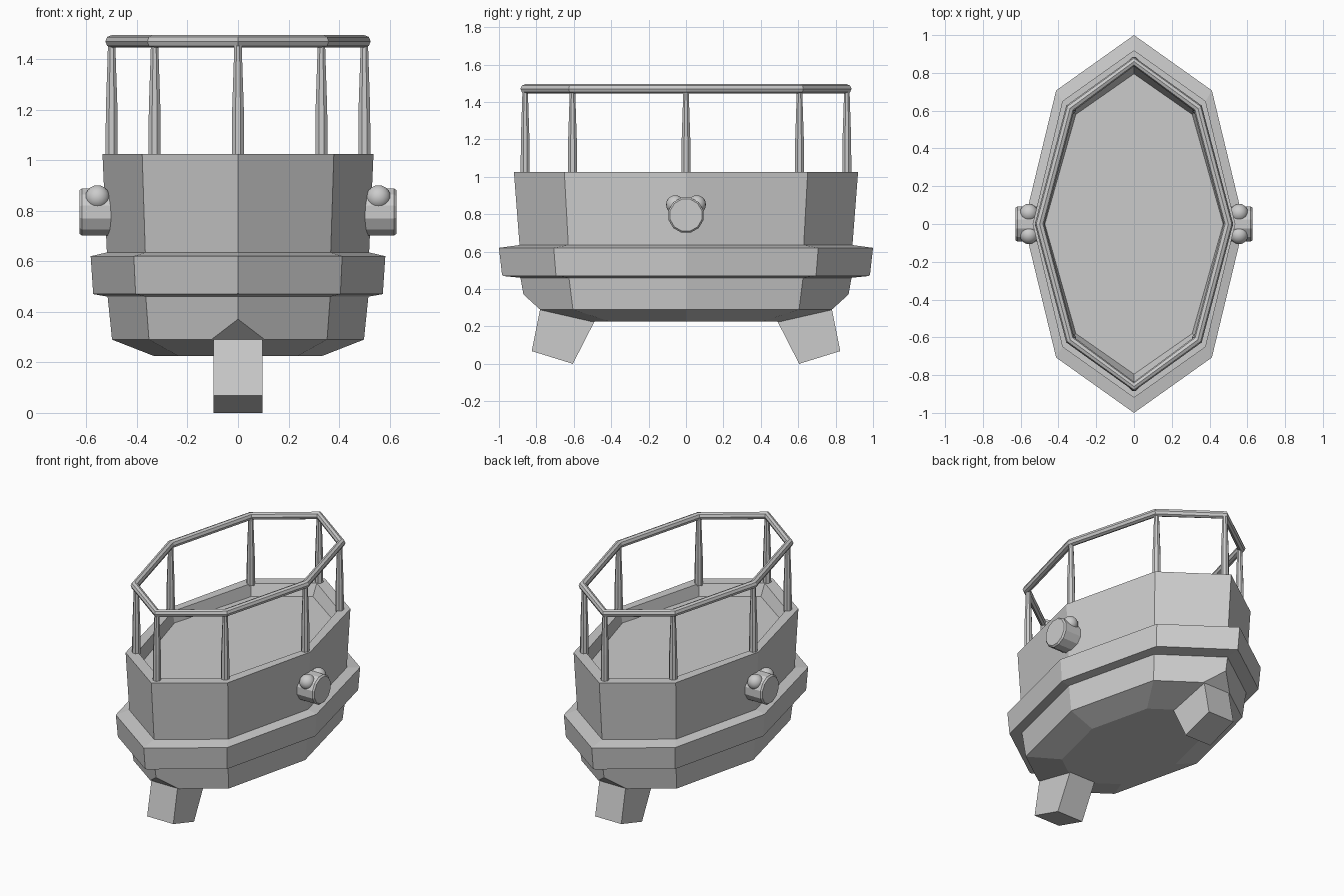
import bpy, bmesh, math
from mathutils import Matrix, Vector

if "Cube" in bpy.data.objects:
    bpy.data.objects.remove(bpy.data.objects["Cube"])


def finish(bm, name):
    bmesh.ops.recalc_face_normals(bm, faces=bm.faces)
    me = bpy.data.meshes.new(name)
    bm.to_mesh(me)
    bm.free()
    ob = bpy.data.objects.new(name, me)
    bpy.context.collection.objects.link(ob)
    return ob


def octagon(rx, ry, dx, dy, z):
    """Eight-sided boat outline: points on the axes plus diagonal corners."""
    return [Vector(p) for p in ((rx, 0, z), (dx, dy, z), (0, ry, z), (-dx, dy, z),
                                (-rx, 0, z), (-dx, -dy, z), (0, -ry, z), (dx, -dy, z))]


def regular(r, z):
    c = math.sqrt(0.5)
    return octagon(0.583 * r, r, 0.583 * r * c, r * c, z)


def loft(bm, rings):
    rows = [[bm.verts.new(p) for p in ring] for ring in rings]
    n = len(rows[0])
    for a, b in zip(rows, rows[1:]):
        for i in range(n):
            j = (i + 1) % n
            bm.faces.new((a[i], a[j], b[j], b[i]))
    bm.faces.new(rows[0][::-1])
    bm.faces.new(rows[-1])


# Hull: keel plate, lower hull, belt, upper tub, rim and sunken deck
bm = bmesh.new()
loft(bm, [regular(0.57, 0.225), regular(0.855, 0.29), regular(0.885, 0.46),
          regular(0.983, 0.47), regular(1.0, 0.62), regular(0.89, 0.635),
          regular(0.92, 1.025),
          octagon(0.485, 0.835, 0.325, 0.60, 1.025),
          octagon(0.472, 0.795, 0.308, 0.58, 0.95)])
# Chamfer the lower nose at both ends
for s in (-1, 1):
    bmesh.ops.bisect_plane(bm, geom=bm.verts[:] + bm.edges[:] + bm.faces[:],
                           plane_co=(0, s * 0.78, 0.29),
                           plane_no=Vector((0, s * 0.078, -0.086)).normalized(),
                           clear_outer=True)
    bmesh.ops.holes_fill(bm, edges=[e for e in bm.edges if e.is_boundary])
finish(bm, "hull")

# Slanted feet
for s, label in ((-1, "front"), (1, "back")):
    bm = bmesh.new()
    prof = [(0.78, 0.292), (0.825, 0.068), (0.605, 0.0), (0.49, 0.225), (0.47, 0.262)]
    loft(bm, [[Vector((x, s * y, z)) for y, z in prof] for x in (-0.097, 0.097)])
    finish(bm, label + "_foot")

# Railing posts, tapered toward the top
posts = octagon(0.5, 0.86, 0.33, 0.607, 0)
bm = bmesh.new()
for p in posts:
    loft(bm, [[p + Vector((r * math.cos(a), r * math.sin(a), z))
               for a in [math.tau * (i + 0.5) / 8 for i in range(8)]]
              for r, z in ((0.026, 1.015), (0.025, 1.2), (0.017, 1.42), (0.016, 1.465))])
finish(bm, "railing_posts")

# Handrail tube
cu = bpy.data.curves.new("handrail", 'CURVE')
cu.dimensions = '3D'
cu.bevel_depth = 0.025
cu.bevel_resolution = 2
sp = cu.splines.new('POLY')
sp.points.add(7)
for pt, p in zip(sp.points, octagon(0.5, 0.86, 0.338, 0.613, 1.47)):
    pt.co = (p.x, p.y, p.z, 1)
sp.use_cyclic_u = True
sp.use_smooth = False
bpy.context.collection.objects.link(bpy.data.objects.new("handrail", cu))

# Side lamps: a drum with two small balls on top
for s, label in ((-1, "left"), (1, "right")):
    bm = bmesh.new()
    loft(bm, [[Vector((s * x, r * math.cos(a), 0.795 + r * math.sin(a)))
               for a in [math.tau * (i + 0.5) / 12 for i in range(12)]]
              for x, r in ((0.50, 0.097), (0.618, 0.097), (0.628, 0.088))])
    finish(bm, label + "_side_drum")
    bm = bmesh.new()
    for t in (-1, 1):
        bmesh.ops.create_uvsphere(bm, u_segments=16, v_segments=10, radius=0.049,
                                  matrix=Matrix.Translation((s * 0.556, t * 0.058, 0.852)))
    ball = finish(bm, label + "_side_balls")
    for f in ball.data.polygons:
        f.use_smooth = True
